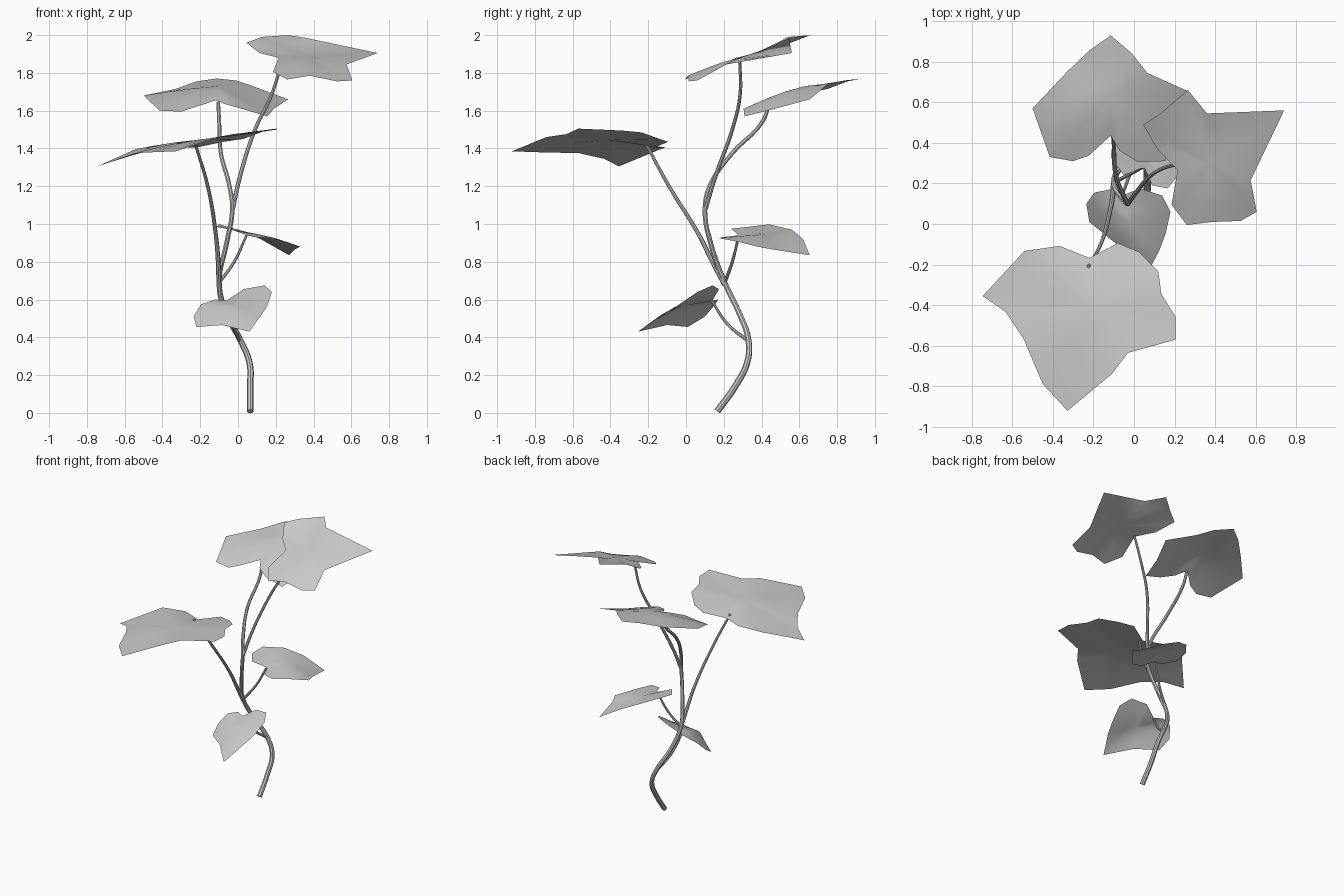
import bpy, bmesh
from mathutils import Vector


def stem(name, pts, r0, r1):
    # tapered round stem through a few points
    cu = bpy.data.curves.new(name, 'CURVE')
    cu.dimensions = '3D'
    cu.bevel_depth = 1.0
    cu.bevel_resolution = 2
    cu.resolution_u = 5
    cu.use_fill_caps = True
    sp = cu.splines.new('BEZIER')
    sp.bezier_points.add(len(pts) - 1)
    for i, (bp, p) in enumerate(zip(sp.bezier_points, pts)):
        bp.co = p
        bp.handle_left_type = bp.handle_right_type = 'AUTO'
        bp.radius = r0 + (r1 - r0) * i / (len(pts) - 1)
    ob = bpy.data.objects.new(name, cu)
    bpy.context.collection.objects.link(ob)
    bpy.ops.object.select_all(action='DESELECT')
    ob.select_set(True)
    bpy.context.view_layer.objects.active = ob
    bpy.ops.object.convert(target='MESH')
    bpy.ops.object.shade_smooth_by_angle()


def leaf(name, centre, outline):
    # thin domed blade: rings shrinking from the outline to the centre
    c = Vector(centre)
    bm = bmesh.new()
    rings = []
    for t in (1.0, 0.7, 0.38):
        ring = []
        for p in outline:
            d = Vector(p) - c
            ring.append(bm.verts.new((c.x + d.x * t, c.y + d.y * t, c.z + d.z * t ** 1.25)))
        rings.append(ring)
    mid = bm.verts.new(c)
    n = len(outline)
    for i in range(n):
        j = (i + 1) % n
        for a, b in zip(rings, rings[1:]):
            bm.faces.new((a[i], a[j], b[j], b[i]))
        bm.faces.new((rings[-1][i], rings[-1][j], mid))
    bm.normal_update()
    if sum(f.normal.z for f in bm.faces) < 0:
        bmesh.ops.reverse_faces(bm, faces=bm.faces[:])
    for f in bm.faces:
        f.smooth = True
    me = bpy.data.meshes.new(name)
    bm.to_mesh(me)
    bm.free()
    bpy.context.collection.objects.link(bpy.data.objects.new(name, me))


# main stem and leaf stalks
stem("main_stem", [(.065, .165, .008), (.065, .26, .14), (.06, .325, .27), (.01, .33, .39),
                   (-.06, .285, .52), (-.1, .205, .69), (-.06, .13, .9), (-.03, .1, 1.08),
                   (-.045, .125, 1.2), (-.09, .24, 1.37), (-.1, .41, 1.55), (-.105, .44, 1.645)],
     .018, .010)
stem("top_stalk", [(-.03, .1, 1.07), (.01, .155, 1.25), (.09, .245, 1.5),
                   (.18, .287, 1.69), (.235, .284, 1.87)], .012, .008)
stem("front_stalk", [(-.1, .205, .68), (-.105, .14, .8), (-.117, .07, .94),
                     (-.16, -.09, 1.2), (-.225, -.21, 1.42)], .014, .008)
stem("back_stalk", [(-.1, .205, .69), (-.02, .245, .8), (.045, .28, .94)], .010, .007)
stem("lower_stalk", [(.01, .33, .38), (-.03, .22, .47), (-.06, .135, .595)], .010, .007)

# leaf blades
leaf("top_leaf", (.38, .3, 1.885), [
    (.215, .265, 1.88), (.115, .37, 1.905), (.045, .49, 1.96), (.125, .54, 1.99),
    (.265, .66, 2.0), (.36, .545, 1.985), (.74, .56, 1.905), (.575, .215, 1.845),
    (.605, .06, 1.76), (.525, .015, 1.755), (.38, .01, 1.785), (.26, -.005, 1.765),
    (.185, .095, 1.805)])
leaf("back_upper_leaf", (-.11, .63, 1.73), [
    (-.115, .435, 1.655), (-.225, .335, 1.62), (-.3, .31, 1.595), (-.415, .33, 1.6),
    (-.5, .57, 1.68), (-.33, .75, 1.715), (-.22, .855, 1.755), (-.115, .93, 1.77),
    (-.01, .84, 1.76), (.065, .745, 1.735), (.265, .655, 1.66), (.19, .47, 1.61),
    (.155, .31, 1.57), (.02, .305, 1.61), (-.07, .36, 1.635)])
leaf("front_leaf", (-.22, -.42, 1.445), [
    (-.22, -.167, 1.405), (-.367, -.108, 1.405), (-.54, -.133, 1.397), (-.746, -.355, 1.305),
    (-.633, -.433, 1.345), (-.544, -.567, 1.375), (-.45, -.788, 1.38), (-.328, -.921, 1.385),
    (-.11, -.74, 1.46), (-.03, -.635, 1.475), (.205, -.57, 1.505), (.205, -.458, 1.5),
    (.135, -.345, 1.495), (.12, -.236, 1.485), (.027, -.138, 1.45), (-.08, -.094, 1.435)])
leaf("back_lower_leaf", (.11, .42, .945), [
    (.05, .28, .94), (.09, .19, .93), (.165, .175, .925), (.25, .28, .905), (.33, .38, .88),
    (.3, .46, .865), (.27, .655, .835), (.12, .62, .92), (0, .56, .97), (-.1, .44, .998),
    (-.115, .33, .985), (-.05, .24, .975)])
leaf("lower_leaf", (-.02, 0, .57), [
    (-.06, .14, .595), (-.12, .17, .6), (-.195, .155, .575), (-.235, .1, .51),
    (-.22, .01, .455), (-.085, -.1, .465), (.06, -.255, .43), (.125, -.13, .52),
    (.155, -.05, .565), (.18, .06, .64), (.14, .14, .675), (.03, .175, .655)])
